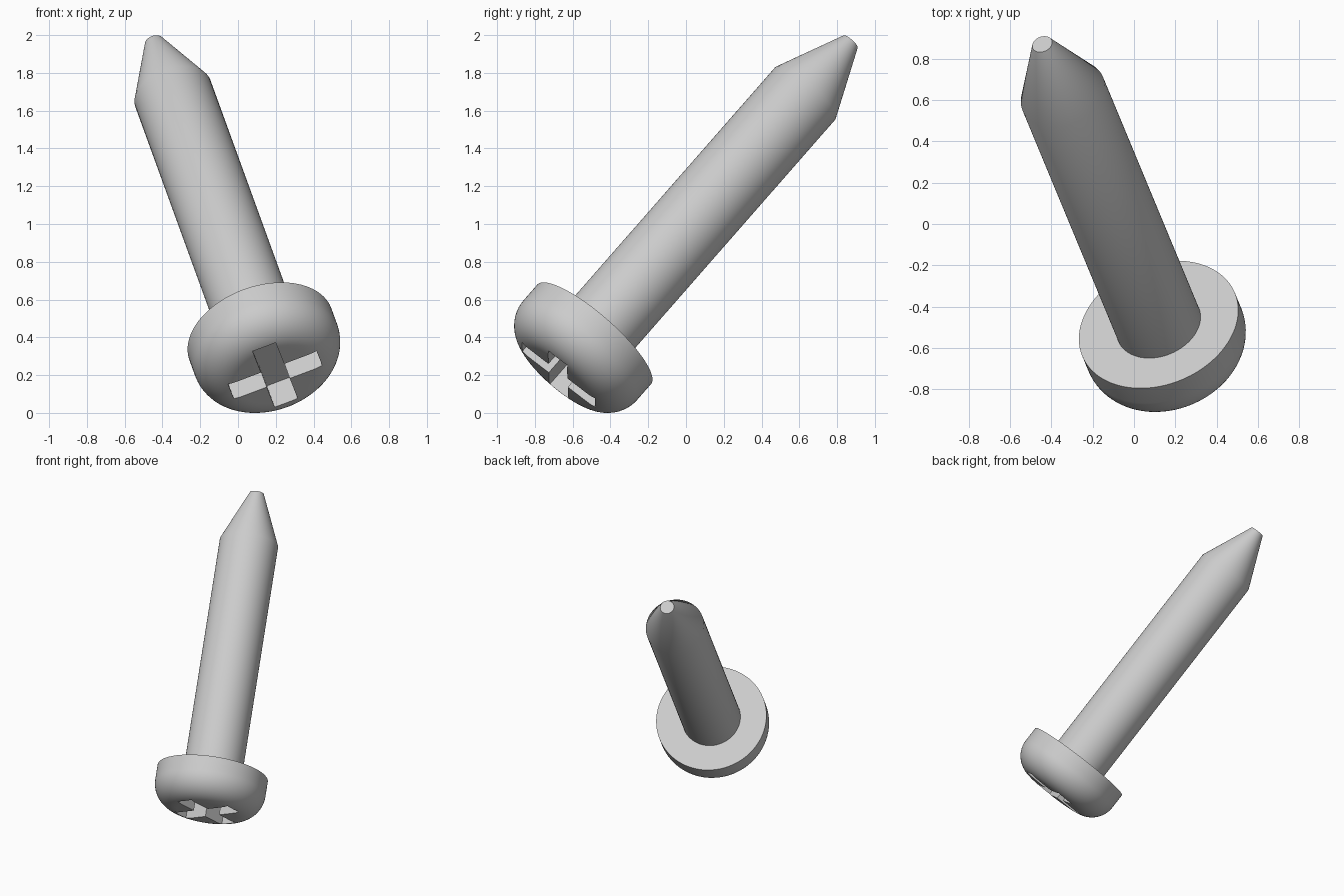
import bpy, bmesh, math
from mathutils import Matrix, Vector

cube = bpy.data.objects.get("Cube")
if cube:
    bpy.data.objects.remove(cube, do_unlink=True)

# One steel colour
steel = bpy.data.materials.new("light grey steel")
steel.use_nodes = True
grey = (0.6, 0.6, 0.6, 1)
steel.diffuse_color = grey
steel.node_tree.nodes["Principled BSDF"].inputs["Base Color"].default_value = grey

# Tilted frame: local z runs from the drive face to the tip, x along one slot
axis = Vector((-0.264, 0.636, 0.726)).normalized()
slot = Vector((0.936, -0.014, 0.352))
slot = (slot - axis * slot.dot(axis)).normalized()
frame = Matrix((slot, axis.cross(slot), axis)).transposed().to_4x4()
frame.translation = (0.198, -0.677, 0.198)

HEAD_R, HEAD_H, ROUND = 0.40, 0.30, 0.186
SHAFT_R, TIP_R, LENGTH, POINT = 0.211, 0.05, 2.435, 0.378
SLOT_LEN, SLOT_W, SLOT_D = 0.50, 0.13, 0.16


def add_object(name, bm):
    bmesh.ops.recalc_face_normals(bm, faces=bm.faces)
    mesh = bpy.data.meshes.new(name)
    bm.to_mesh(mesh)
    bm.free()
    mesh.materials.append(steel)
    obj = bpy.data.objects.new(name, mesh)
    bpy.context.collection.objects.link(obj)
    obj.matrix_world = frame
    return obj


def lathe(name, profile, steps=96):
    """Revolve (radius, height) points around z and cap both ends."""
    bm = bmesh.new()
    verts = [bm.verts.new((r, 0, z)) for r, z in profile]
    edges = [bm.edges.new(pair) for pair in zip(verts, verts[1:])]
    bmesh.ops.spin(bm, geom=verts + edges, cent=(0, 0, 0), axis=(0, 0, 1),
                   angle=math.tau, steps=steps)
    bmesh.ops.remove_doubles(bm, verts=bm.verts, dist=1e-4)
    bmesh.ops.holes_fill(bm, edges=[e for e in bm.edges if e.is_boundary], sides=0)
    return add_object(name, bm)


def smooth(obj):
    bpy.ops.object.select_all(action='DESELECT')
    obj.select_set(True)
    bpy.context.view_layer.objects.active = obj
    bpy.ops.object.shade_smooth_by_angle(angle=math.radians(30))


# Pan head with a rounded outer edge
arc = [math.radians(90 * i / 14) for i in range(15)]
profile = [(HEAD_R - ROUND + ROUND * math.sin(a), ROUND - ROUND * math.cos(a)) for a in arc]
head = lathe("head", profile + [(HEAD_R, HEAD_H), (SHAFT_R * 0.5, HEAD_H)])

# Cross-shaped recess cut from two crossing bars
cutters = []
for i, size in enumerate([(SLOT_LEN, SLOT_W), (SLOT_W, SLOT_LEN)]):
    bm = bmesh.new()
    bmesh.ops.create_cube(bm, size=1, matrix=Matrix.Diagonal((*size, 2 * SLOT_D, 1)))
    cutter = add_object(f"slot_cutter_{i + 1}", bm)
    cutter.hide_render = True
    cut = head.modifiers.new("slot", 'BOOLEAN')
    cut.operation, cut.solver, cut.object = 'DIFFERENCE', 'EXACT', cutter
    cutters.append(cutter)
bpy.context.view_layer.update()
carved = bpy.data.meshes.new_from_object(
    head.evaluated_get(bpy.context.evaluated_depsgraph_get()))
head.modifiers.clear()
head.data = carved
for cutter in cutters:
    bpy.data.objects.remove(cutter, do_unlink=True)
smooth(head)

# Plain shaft tapering to a blunt point
shaft = lathe("shaft", [(SHAFT_R, HEAD_H - 0.02), (SHAFT_R, LENGTH - POINT), (TIP_R, LENGTH)])
smooth(shaft)
